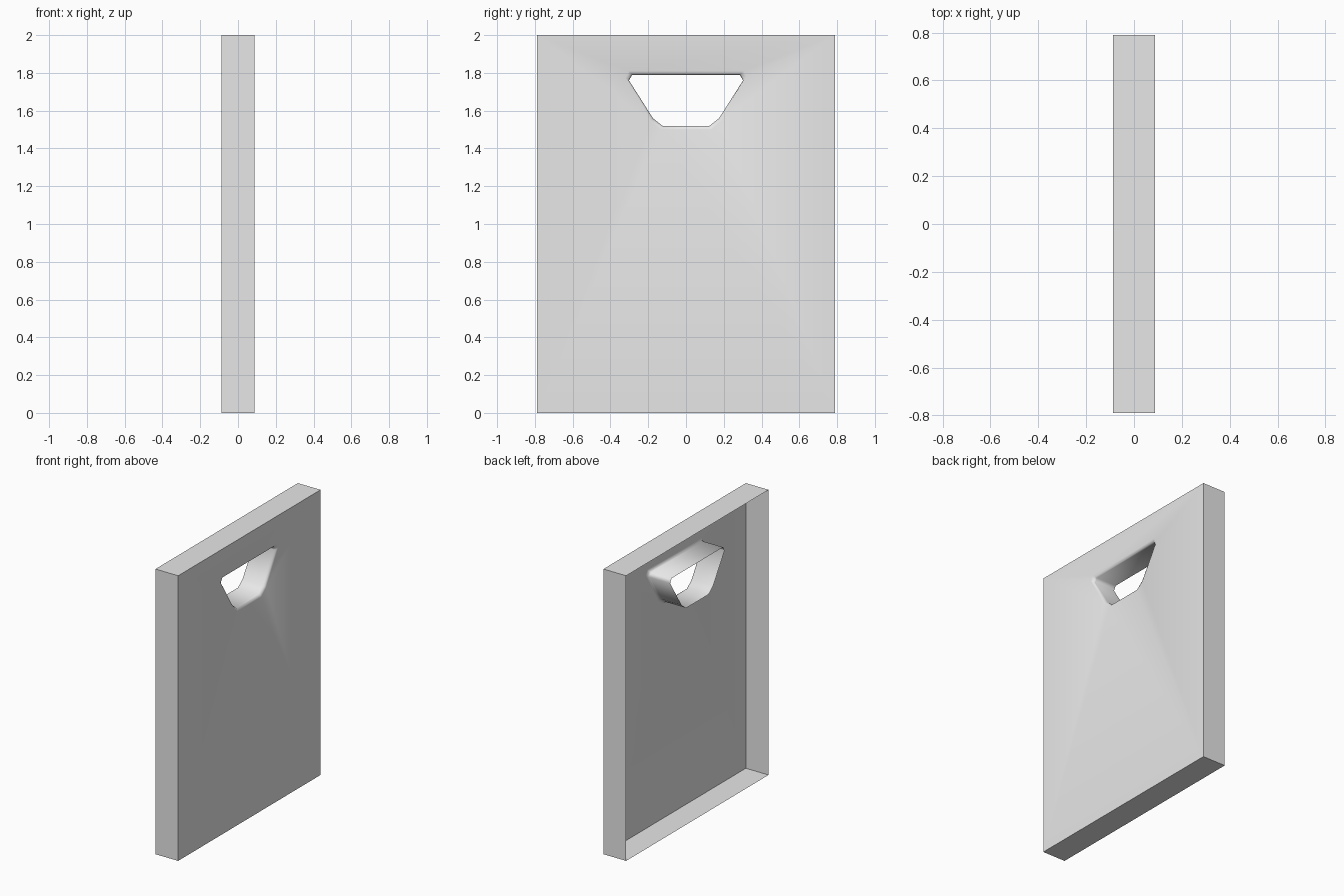
import bpy
import bmesh

if "Cube" in bpy.data.objects:
    bpy.data.objects.remove(bpy.data.objects["Cube"], do_unlink=True)

HALF_X, HALF_Y, HEIGHT = 0.088, 0.789, 2.0

grey = bpy.data.materials.new("light grey")
grey.use_nodes = True
colour = (0.8, 0.8, 0.8, 1.0)
grey.diffuse_color = colour
grey.node_tree.nodes["Principled BSDF"].inputs["Base Color"].default_value = colour


def add_object(name, bm, smooth):
    for face in bm.faces:
        face.smooth = smooth
    mesh = bpy.data.meshes.new(name)
    bm.to_mesh(mesh)
    bm.free()
    mesh.materials.append(grey)
    obj = bpy.data.objects.new(name, mesh)
    bpy.context.collection.objects.link(obj)
    return obj


def ring(bm, x, points):
    return [bm.verts.new((x, y, z)) for y, z in points]


def bridge(bm, a, b):
    n = len(a)
    for i in range(n):
        j = (i + 1) % n
        bm.faces.new((a[i], a[j], b[j], b[i]))


def loop_edges(bm, verts):
    return [bm.edges.new((v, verts[(i + 1) % len(verts)]))
            for i, v in enumerate(verts)]


outline = [(-HALF_Y, 0), (HALF_Y, 0), (HALF_Y, HEIGHT), (-HALF_Y, HEIGHT)]

# Thin walls around the edge, open at the back of the tray
bm = bmesh.new()
bridge(bm, ring(bm, -HALF_X, outline), ring(bm, HALF_X, outline))
bmesh.ops.recalc_face_normals(bm, faces=bm.faces)
if sum(f.normal.dot(f.calc_center_median()) for f in bm.faces if abs(f.normal.y) > 0.5) < 0:
    bmesh.ops.reverse_faces(bm, faces=bm.faces)
add_object("edge_walls", bm, False)

# Handle opening: half profile mirrored across the middle
half = [(0.125, 1.52), (0.175, 1.56), (0.302, 1.76), (0.285, 1.79)]
opening = half + [(-y, z) for y, z in reversed(half)]
MID_Z = 1.655


def grown(amount):
    return [(y * (1 + amount / 0.3), MID_Z + (z - MID_Z) * (1 + amount / 0.135))
            for y, z in opening]


# Large panel whose rounded handle opening runs back as a tunnel
bm = bmesh.new()
sections = [(HALF_X, 0.02), (HALF_X - 0.006, 0.006),
            (HALF_X - 0.02, 0), (-HALF_X, 0)]
rings = [ring(bm, x, grown(amount)) for x, amount in sections]
edges = loop_edges(bm, ring(bm, HALF_X, outline)) + loop_edges(bm, rings[0])
bmesh.ops.triangle_fill(bm, edges=edges, use_beauty=True)
for a, b in zip(rings, rings[1:]):
    bridge(bm, a, b)
bmesh.ops.recalc_face_normals(bm, faces=bm.faces)
bm.normal_update()
if sum(f.normal.x * f.calc_area() for f in bm.faces) < 0:
    bmesh.ops.reverse_faces(bm, faces=bm.faces)
add_object("panel_with_handle", bm, True)
